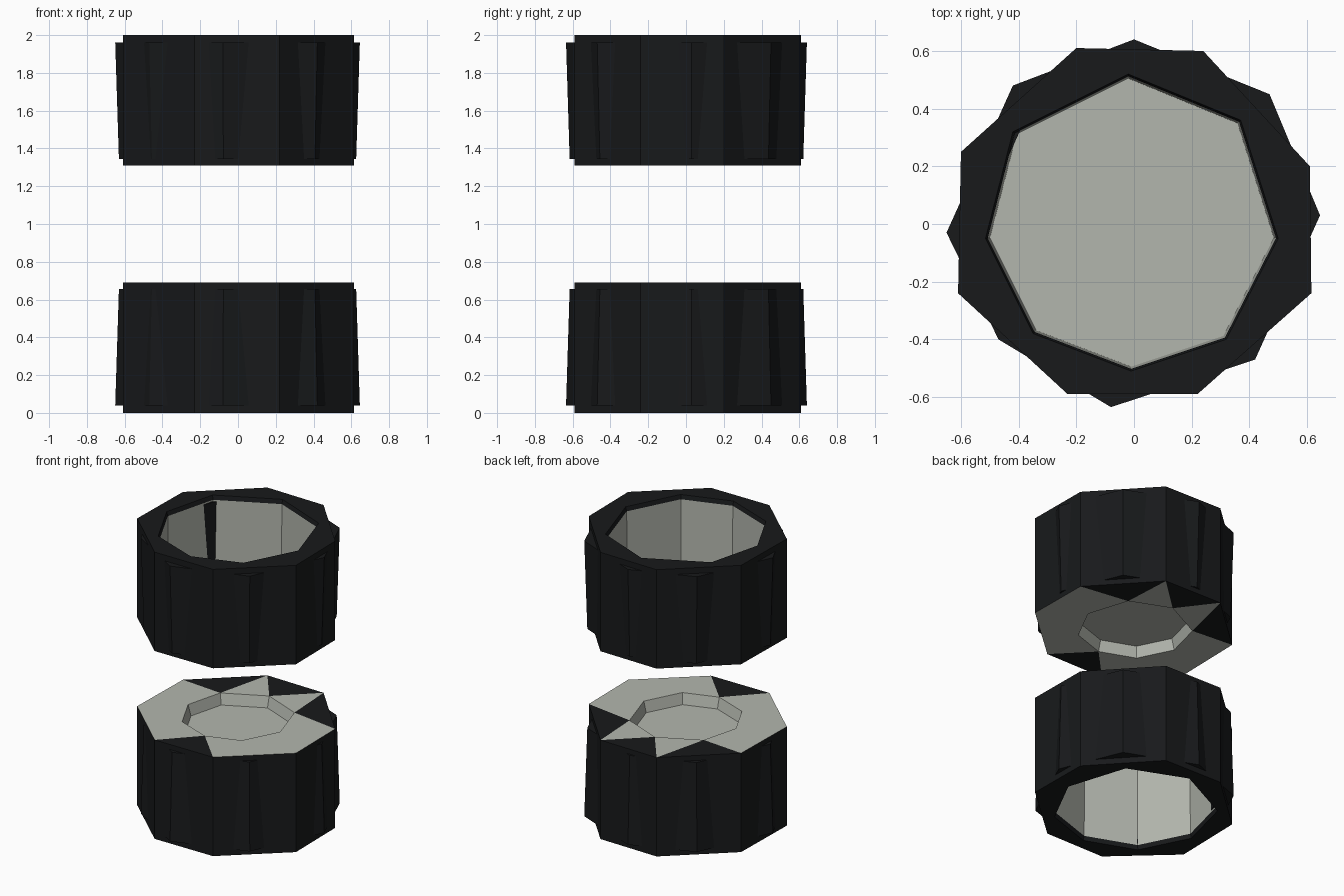
import bpy, bmesh

if "Cube" in bpy.data.objects:
    bpy.data.objects.remove(bpy.data.objects["Cube"])


def material(name, color):
    m = bpy.data.materials.new(name)
    m.diffuse_color = (*color, 1)
    m.use_nodes = True
    m.node_tree.nodes["Principled BSDF"].inputs["Base Color"].default_value = m.diffuse_color
    return m


DARK = material("rubber", (0.009, 0.010, 0.011))
LIGHT = material("pale_metal", (0.45, 0.47, 0.42))

# Uneven eight-sided cross-sections, counter-clockwise from the right
TREAD = [(.61, .20), (.24, .60), (-.20, .61), (-.60, .25),
         (-.61, -.24), (-.23, -.59), (.22, -.59), (.615, -.24)]
BAND = [(.645, .03), (.47, .45), (0, .64), (-.42, .48),
        (-.65, -.03), (-.47, -.40), (-.08, -.635), (.42, -.47)]
OPENING = [(.50, -.05), (.37, .36), (-.02, .52), (-.42, .32),
           (-.515, -.05), (-.35, -.38), (-.01, -.51), (.32, -.40)]
N = 8


def build(name, make, top):
    """Make a part for the lower wheel, or its mirror for the upper one."""
    bm = bmesh.new()
    make(bm)
    bmesh.ops.recalc_face_normals(bm, faces=bm.faces)
    if top:
        for v in bm.verts:
            v.co.z = 2 - v.co.z
        bmesh.ops.reverse_faces(bm, faces=bm.faces)
    me = bpy.data.meshes.new(name)
    bm.to_mesh(me)
    bm.free()
    me.materials.append(DARK)
    me.materials.append(LIGHT)
    bpy.context.collection.objects.link(bpy.data.objects.new(name, me))


def ring(bm, pts, z, s=1.0):
    return [bm.verts.new((x * s, y * s, z)) for x, y in pts]


def face(bm, verts, mat=0):
    bm.faces.new(verts).material_index = mat


def quads(bm, a, b, mat=0):
    for i in range(N):
        j = (i + 1) % N
        face(bm, (a[i], a[j], b[j], b[i]), mat)


def zigzag(bm, outer, inner, mat=0, dark=()):
    """Triangles between a ring and one turned half a side behind it."""
    for i in range(N):
        j = (i + 1) % N
        face(bm, (outer[i], outer[j], inner[j]), 0 if i in dark else mat)
        face(bm, (inner[i], outer[i], inner[j]), mat)


def wheel(bm):
    # Tread wall, outer rim, cup, inner face and shallow hub recess in one skin
    low, high = ring(bm, TREAD, 0), ring(bm, TREAD, .69)
    lip = ring(bm, OPENING, 0)
    cup = ring(bm, OPENING, .03, .985)
    floor = ring(bm, OPENING, .60, .97)
    hub = ring(bm, OPENING, .69, .70)
    recess = ring(bm, OPENING, .615, .66)
    quads(bm, low, high)
    zigzag(bm, low, lip)
    quads(bm, lip, cup)
    quads(bm, cup, floor, 1)
    face(bm, floor, 1)
    zigzag(bm, high, hub, 1, dark=(0, 1, 2, 5))
    quads(bm, hub, recess, 1)
    face(bm, recess, 1)


def tread_band(bm):
    # Raised band whose corners show between those of the tread
    a, b = ring(bm, BAND, .04), ring(bm, BAND, .655, .97)
    a_in, b_in = ring(bm, BAND, .04, .85), ring(bm, BAND, .655, .85)
    quads(bm, a, b)
    quads(bm, a, a_in)
    quads(bm, b, b_in)
    quads(bm, a_in, b_in)


for label, top in (("lower", False), ("upper", True)):
    build(label + "_wheel", wheel, top)
    build(label + "_tread_band", tread_band, top)
